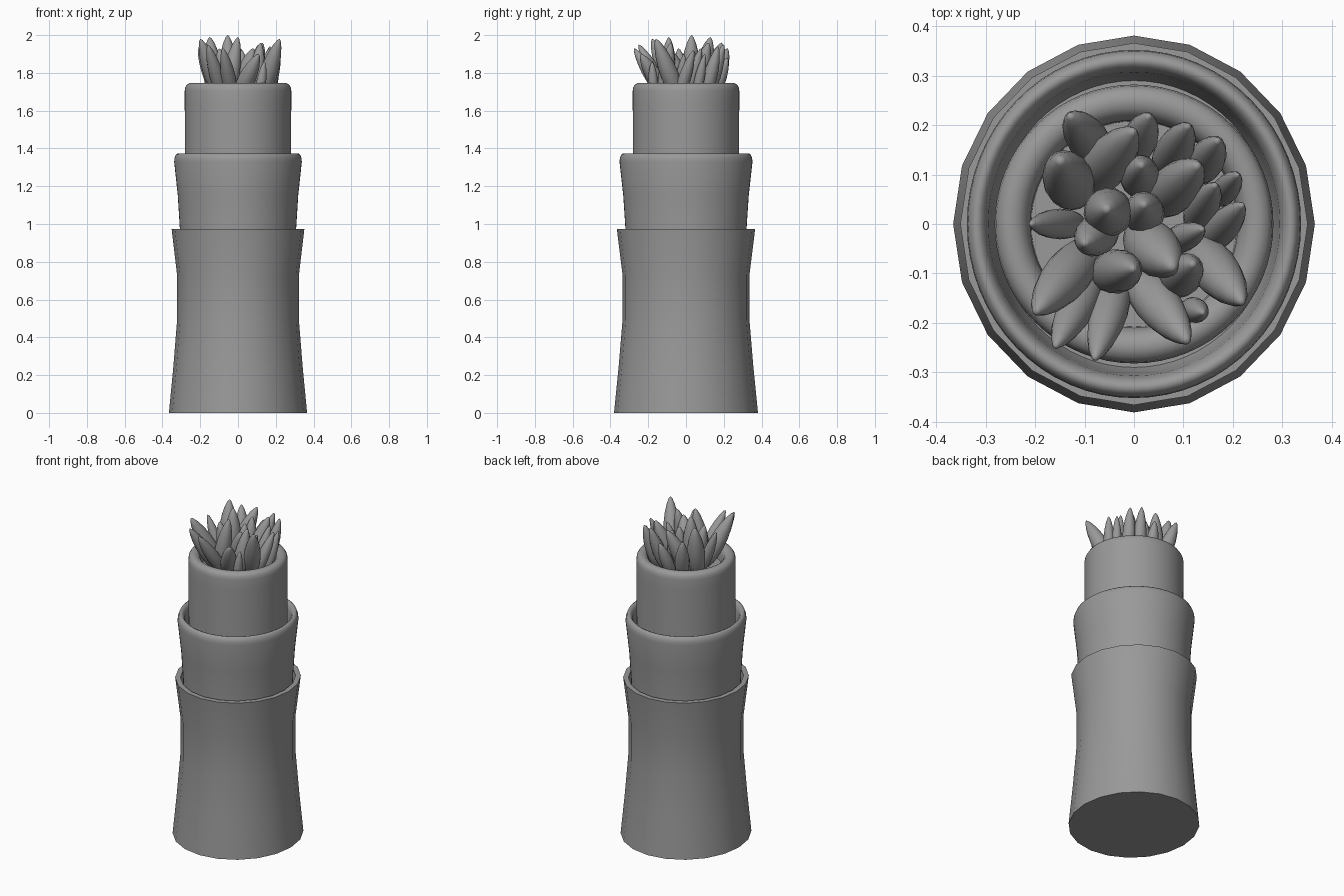
import bpy, bmesh, math
from mathutils import Vector

# Dark grey used on every part
grey = bpy.data.materials.new("dark_grey")
grey.diffuse_color = (0.32, 0.32, 0.32, 1)


def lathe(name, profile, sides, x_scale=1.0, angle=40):
    """Revolve (radius, z) points around z; zero radius makes a pole."""
    bm = bmesh.new()
    rings = []
    for r, z in profile:
        if r == 0:
            rings.append([bm.verts.new((0, 0, z))] * sides)
        else:
            rings.append([bm.verts.new((r * x_scale * math.cos(2 * math.pi * i / sides),
                                        r * math.sin(2 * math.pi * i / sides), z))
                          for i in range(sides)])
    for a, b in zip(rings, rings[1:]):
        for i in range(sides):
            j = (i + 1) % sides
            quad = list(dict.fromkeys((a[i], a[j], b[j], b[i])))
            bm.faces.new(quad)
    bmesh.ops.recalc_face_normals(bm, faces=bm.faces)
    mesh = bpy.data.meshes.new(name)
    bm.to_mesh(mesh)
    bm.free()
    mesh.materials.append(grey)
    obj = bpy.data.objects.new(name, mesh)
    bpy.context.collection.objects.link(obj)
    bpy.context.view_layer.objects.active = obj
    obj.select_set(True)
    bpy.ops.object.shade_smooth_by_angle(angle=math.radians(angle))
    obj.select_set(False)
    return obj


# Lower sleeve: twenty sides, slightly narrower in x, with a flat rim
lathe("lower_sleeve", [(0, 0), (0.381, 0), (0.357, 0.24), (0.336, 0.49),
                       (0.336, 0.73), (0.366, 0.973), (0.335, 0.973),
                       (0.325, 0.90), (0, 0.90)], 20, 0.96)

# Middle sleeve with a thick rounded rim
lathe("middle_sleeve", [(0, 0.88), (0.319, 0.88), (0.321, 0.98), (0.332, 1.15),
                        (0.352, 1.33), (0.350, 1.35), (0.343, 1.367), (0.333, 1.374),
                        (0.322, 1.370), (0.313, 1.357), (0.307, 1.335),
                        (0.303, 1.30), (0.298, 1.25), (0.29, 1.22), (0, 1.22)],
      64, 0.96, 75)

# Top cup with a rounded rim and a sunken floor
lathe("top_cup", [(0, 1.21), (0.281, 1.21), (0.282, 1.64), (0.282, 1.705), (0.279, 1.725),
                  (0.27, 1.739), (0.254, 1.746), (0.235, 1.744), (0.22, 1.732),
                  (0.21, 1.71), (0.208, 1.66), (0, 1.66)], 64)

# Leaves: base x, base y, tip x, tip y, tip z, radius
leaves = [
    (-.07, .14, -.13, .22, 1.93, .042), (-.09, .08, 0, .19, 1.96, .048),
    (-.12, .06, -.15, .13, 1.99, .052), (0, .14, .03, .22, 1.88, .036),
    (.06, .11, .11, .2, 1.95, .038), (.13, .1, .17, .17, 1.94, .037),
    (.05, .04, .13, .12, 1.96, .048), (.01, .08, .015, .12, 1.93, .04),
    (.17, .05, .21, .1, 1.9, .027), (.12, .0, .165, .08, 1.93, .033),
    (.15, -.04, .22, .04, 1.92, .033), (-.05, .02, -.055, .03, 2.0, .05),
    (-.11, 0, -.21, 0, 1.93, .031), (-.06, -.01, -.1, -.04, 1.93, .042),
    (-.09, -.05, -.2, -.18, 1.98, .048), (-.08, -.1, -.16, -.25, 1.95, .038),
    (-.03, -.11, -.08, -.275, 1.93, .038), (-.06, -.1, 0, -.09, 1.99, .045),
    (.01, -.02, .08, -.09, 1.93, .053), (0, -.1, .11, -.24, 1.9, .046),
    (.12, -.04, .22, -.16, 1.98, .048), (.08, -.12, .12, -.08, 1.96, .042),
    (.07, -.04, .14, -.01, 1.9, .029), (.11, -.17, .14, -.18, 1.86, .026),
    (.02, .01, .02, .04, 1.92, .042)]
leaf_shape = [(0, 0), (.55, .03), (.8, .12), (.95, .25), (1, .40), (.93, .57),
              (.74, .74), (.47, .88), (.2, .97), (0, 1)]
for n, (bx, by, tx, ty, tz, r) in enumerate(leaves, 1):
    base, tip = Vector((bx, by, 1.67)), Vector((tx, ty, tz))
    axis = tip - base
    leaf = lathe(f"leaf_{n:02d}", [(w * r, t * axis.length) for w, t in leaf_shape], 16, 1, 60)
    leaf.location = base
    leaf.rotation_mode = 'QUATERNION'
    leaf.rotation_quaternion = axis.to_track_quat('Z', 'Y')
